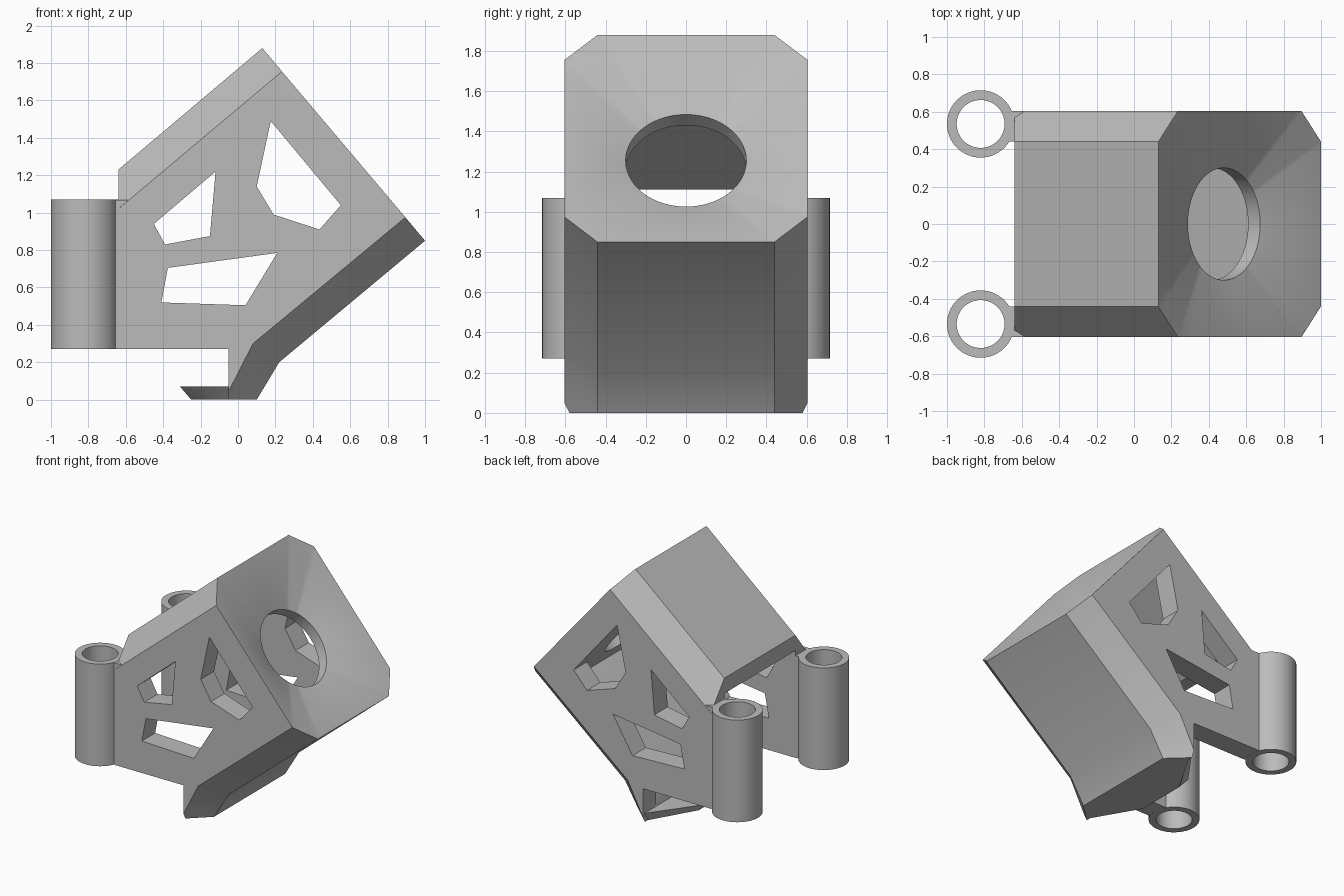
import bpy, bmesh, math
from mathutils import Vector

old = bpy.data.objects.get("Cube")
if old:
    bpy.data.objects.remove(old, do_unlink=True)

grey = bpy.data.materials.new("plain_grey")
grey.use_nodes = True
colour = (0.5, 0.5, 0.5, 1)
grey.diffuse_color = colour
grey.node_tree.nodes["Principled BSDF"].inputs["Base Color"].default_value = colour


def loft(name, rings):
    """Skin a closed solid through rings of equal point count."""
    bm = bmesh.new()
    rows = [[bm.verts.new(p) for p in ring] for ring in rings]
    n = len(rows[0])
    for a, b in zip(rows, rows[1:]):
        for i in range(n):
            j = (i + 1) % n
            bm.faces.new((a[i], a[j], b[j], b[i]))
    bm.faces.new(rows[0])
    bm.faces.new(rows[-1][::-1])
    bmesh.ops.recalc_face_normals(bm, faces=bm.faces)
    mesh = bpy.data.meshes.new(name)
    bm.to_mesh(mesh)
    bm.free()
    mesh.materials.append(grey)
    ob = bpy.data.objects.new(name, mesh)
    bpy.context.collection.objects.link(ob)
    return ob


def prism(name, profile, y0, y1):
    return loft(name, [[(x, y, z) for x, z in profile] for y in (y0, y1)])


def select(ob):
    bpy.ops.object.select_all(action='DESELECT')
    ob.select_set(True)
    bpy.context.view_layer.objects.active = ob


def cut(ob, cutter):
    cutter.hide_render = True
    mod = ob.modifiers.new("cut", 'BOOLEAN')
    mod.operation, mod.solver, mod.object = 'DIFFERENCE', 'EXACT', cutter
    select(ob)
    bpy.ops.object.modifier_apply(modifier=mod.name)
    bpy.data.objects.remove(cutter, do_unlink=True)


def smooth(ob):
    select(ob)
    bpy.ops.object.shade_smooth_by_angle(angle=math.radians(30))


# Housing: full profile in the middle, inset profile on the sides (chamfer)
W, C = 0.605, 0.44
full = [(-.64, 1.23), (.13, 1.88), (1, .85), (.22, .2), (.10, 0),
        (-.05, 0), (-.05, .27), (-.64, .27)]
side = [(-.64, 1.02), (.235, 1.755), (.895, .975), (.08, .30), (-.045, .055),
        (-.05, .05), (-.05, .27), (-.64, .27)]


def full_ring(s):
    return [(x, s * (.58 if i == 5 else C), z) for i, (x, z) in enumerate(full)]


def side_ring(s):
    return [(x, s * W, z) for x, z in side]


housing = loft("housing", [side_ring(-1), full_ring(-1), full_ring(1), side_ring(1)])

# Hollow interior, open at the back
cavity = [(-.8, 1.11), (-.53, 1.11), (.068, 1.612), (.726, .834),
          (.08, .30), (-.05, .07), (-.8, .07)]
cut(housing, prism("cavity_cutter", cavity, -C, C))

# Funnel and round hole in the tilted front
normal = Vector((.764, 0, .645))
down = Vector((.645, 0, -.764))
shift = 0.03
origin = Vector((.565, 0, 1.365)) + down * shift
half_h, radius, depth = 0.674, 0.3, 0.135
ch = W - C
corners = [(sy * a, sw * b - shift) for sy in (-1, 1) for sw in (-1, 1)
           for a, b in ((W, half_h - ch), (W - ch, half_h))]
angles = [math.atan2(w, y) for y, w in corners]
angles += [math.tau * (i + .37) / 72 - math.pi for i in range(72)]
angles.sort()


def octagon_reach(a):
    """Distance from the hole centre to the chamfered outline."""
    y, w = math.cos(a), math.sin(a)
    best = 9
    for ny, nw, d in [(1, 0, W), (-1, 0, W), (0, 1, half_h), (0, -1, half_h)] + \
                     [(p, q, W + half_h - ch) for p in (-1, 1) for q in (-1, 1)]:
        slope = y * ny + w * nw
        if slope > 1e-6:
            best = min(best, (d - shift * nw) / slope)
    return best * .992


def ring(level, reach):
    return [origin + normal * level + Vector((0, 1, 0)) * (math.cos(a) * reach(a))
            + down * (math.sin(a) * reach(a)) for a in angles]


over = 0.03
funnel = loft("funnel_cutter", [
    ring(over, lambda a: octagon_reach(a) + (octagon_reach(a) - radius) * over / depth),
    ring(-depth, lambda a: radius),
    ring(-.3, lambda a: radius)])
cut(housing, funnel)

# Angular windows through both side walls
windows = [
    [(-.12, 1.22), (-.45, .94), (-.39, .83), (-.15, .875)],
    [(.175, 1.49), (.55, 1.04), (.435, .91), (.19, .99), (.10, 1.14)],
    [(-.375, .705), (.21, .785), (.04, .505), (-.41, .52)]]
for outline in windows:
    cut(housing, prism("window_cutter", outline, -1, 1))
smooth(housing)

# Tapered tongue at the foot of the housing
tongue = loft("floor_tongue", [
    [(-.04, -.56, 0), (-.25, -.2, 0), (-.25, .2, 0), (-.04, .56, 0)],
    [(-.04, -.6, .07), (-.31, -.23, .07), (-.31, .23, .07), (-.04, .6, .07)]])
smooth(tongue)

# Mounting tubes and the webs joining them to the side walls
LOW, HIGH, SEG = 0.27, 1.07, 64
for s, label in ((-1, "front"), (1, "back")):
    def circle(r, z):
        return [(-.82 + r * math.cos(math.tau * i / SEG),
                 s * .535 + r * math.sin(math.tau * i / SEG), z) for i in range(SEG)]
    tube = loft(label + "_tube", [circle(.18, LOW), circle(.18, HIGH)])
    cut(tube, loft("bore_cutter", [circle(.128, LOW - .1), circle(.128, HIGH + .1)]))
    smooth(tube)
    web = [(-.68, LOW + .001), (-.59, LOW + .001), (-.59, HIGH - .001), (-.68, HIGH - .001)]
    prism(label + "_web", web, s * .441, s * (W - .001))
